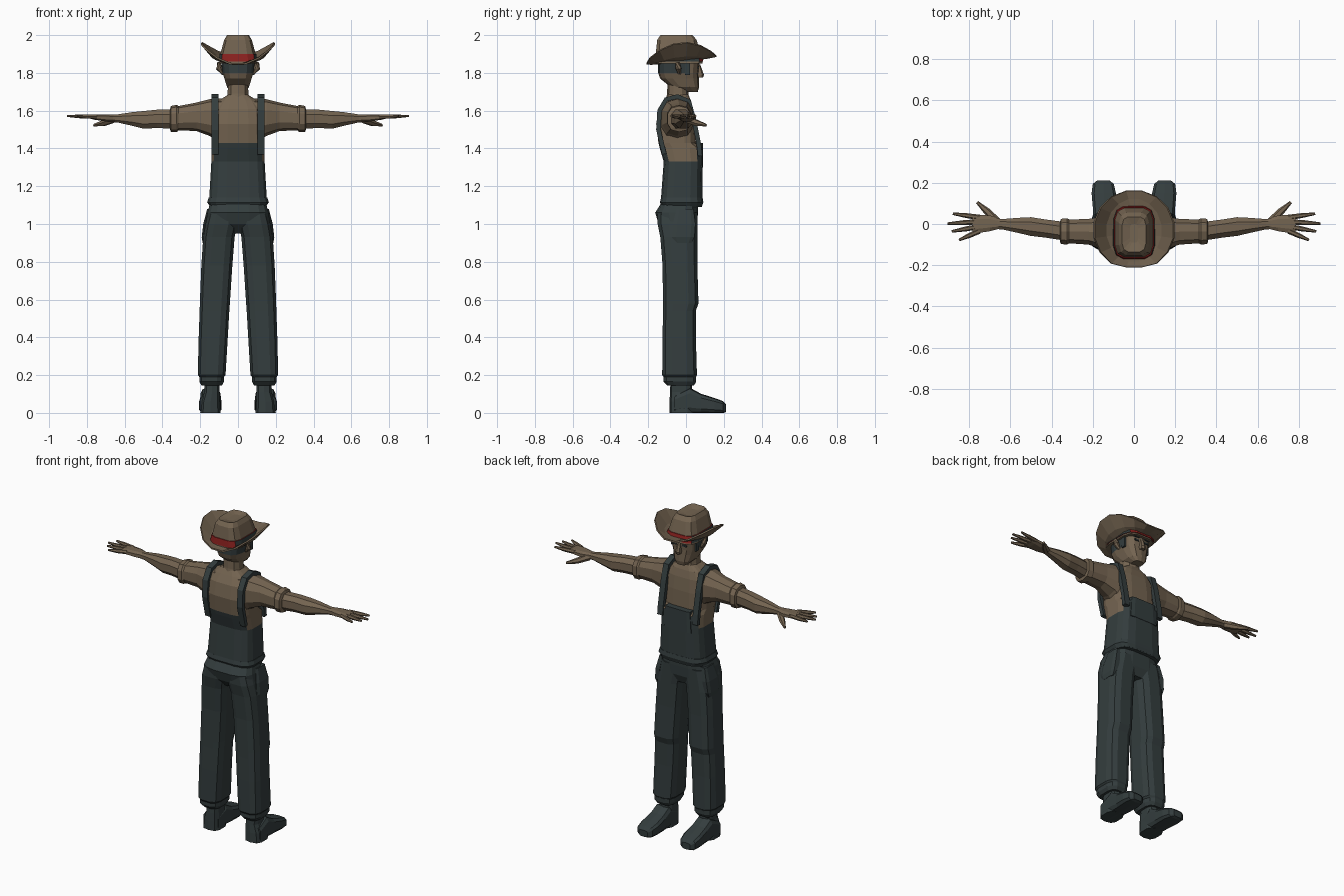
import bpy, bmesh, math
from mathutils import Vector


def colour(name, rgb):
    m = bpy.data.materials.new(name)
    m.diffuse_color = (*rgb, 1)
    return m


TAN = colour("tan", (0.175, 0.128, 0.082))
SLATE = colour("dark slate", (0.034, 0.047, 0.048))
RED = colour("red", (0.27, 0.016, 0.014))


def finish(name, bm, mats, rule=None):
    bmesh.ops.recalc_face_normals(bm, faces=bm.faces[:])
    if rule:
        for f in bm.faces:
            f.material_index = rule(f.calc_center_median(), f.normal)
    me = bpy.data.meshes.new(name)
    bm.to_mesh(me)
    bm.free()
    for m in mats:
        me.materials.append(m)
    ob = bpy.data.objects.new(name, me)
    bpy.context.collection.objects.link(ob)
    return ob


def skin_rings(bm, rings):
    rings = [[bm.verts.new(p) for p in r] for r in rings]
    n = len(rings[0])
    for a, b in zip(rings, rings[1:]):
        for i in range(n):
            j = (i + 1) % n
            bm.faces.new((a[i], a[j], b[j], b[i]))
    bm.faces.new(rings[0])
    bm.faces.new(rings[-1])


def loft(name, axis, rows, mats, n=12, p=3.0, sx=1, rule=None):
    """Rows are (station, a0, a1, b0, b1): rounded boxes stacked along an axis."""
    circle = []
    for i in range(n):
        t = 2 * math.pi * (i + 0.5) / n
        c, s = math.cos(t), math.sin(t)
        circle.append((math.copysign(abs(c) ** (2 / p), c), math.copysign(abs(s) ** (2 / p), s)))
    big = max(c[0] for c in circle)
    rings = []
    for t, a0, a1, b0, b1 in rows:
        ring = []
        for c, s in circle:
            a = (a0 + a1) / 2 + c / big * (a1 - a0) / 2
            b = (b0 + b1) / 2 + s / big * (b1 - b0) / 2
            v = {'z': (a, b, t), 'x': (t, a, b), 'y': (a, t, b)}[axis]
            ring.append((v[0] * sx, v[1], v[2]))
        rings.append(ring)
    bm = bmesh.new()
    skin_rings(bm, rings)
    return finish(name, bm, mats, rule)


def bar(name, pts, radii, mat, sx=1, n=6):
    """Tapered tube through points."""
    pts = [Vector((x * sx, y, z)) for x, y, z in pts]
    rings = []
    for i, (p, r) in enumerate(zip(pts, radii)):
        d = (pts[min(i + 1, len(pts) - 1)] - pts[max(i - 1, 0)]).normalized()
        q = d.to_track_quat('Z', 'Y')
        rings.append([p + q @ Vector((r * math.cos(2 * math.pi * k / n), r * math.sin(2 * math.pi * k / n), 0))
                      for k in range(n)])
    bm = bmesh.new()
    skin_rings(bm, rings)
    return finish(name, bm, [mat])


def box(name, x0, x1, y0, y1, z0, z1, mat, sx=1):
    return loft(name, 'z', [(z0, x0, x1, y0, y1), (z1, x0, x1, y0, y1)], [mat], n=4, sx=sx)


# Torso: overalls low at the sides, higher on chest and back
loft("torso", 'z', [
    (1.09, -.15, .15, -.13, .084), (1.14, -.152, .152, -.132, .087), (1.33, -.141, .141, -.118, .088),
    (1.405, -.138, .138, -.14, .087), (1.43, -.137, .137, -.146, .052), (1.53, -.135, .135, -.158, .048),
    (1.61, -.13, .13, -.143, .038), (1.655, -.1, .1, -.115, .026), (1.685, -.052, .052, -.095, .012)],
    [TAN, SLATE], n=16, p=3.6,
    rule=lambda c, d: int(c.z < 1.33 or (c.z < 1.42 and (abs(d.y) > .6 or c.y > .07))))
loft("chest_bib", 'z', [(1.3, -.095, .095, .06, .09), (1.43, -.085, .085, .04, .089)], [SLATE], n=8, p=6)
loft("waist_hem", 'z', [(1.095, -.15, .15, -.13, .085), (1.115, -.163, .163, -.138, .092),
                        (1.14, -.155, .155, -.132, .088)], [SLATE], n=16, p=3.6)

# Trouser seat
loft("trouser_seat", 'z', [
    (.95, -.09, .09, -.1, .04), (1.0, -.17, .17, -.145, .06), (1.06, -.162, .162, -.163, .063),
    (1.11, -.148, .148, -.132, .063)], [SLATE], n=16, p=3.2)

# Neck and head, with dark hair at back and sides
loft("neck", 'z', [(1.65, -.062, .062, -.105, .02), (1.69, -.055, .055, -.098, .01),
                   (1.77, -.052, .052, -.095, .01)], [TAN], n=10, p=2.5)
loft("head", 'z', [
    (1.70, -.033, .033, .0, .062), (1.725, -.058, .058, -.08, .068), (1.77, -.072, .072, -.135, .066),
    (1.80, -.082, .082, -.145, .065), (1.86, -.088, .088, -.145, .07), (1.9, -.08, .08, -.13, .05)],
    [TAN, SLATE], n=14, p=2.8, rule=lambda c, d: int(c.z > 1.81 and c.y < 0.0))
loft("nose", 'z', [(1.775, -.014, .014, .05, .088), (1.79, -.016, .016, .05, .093),
                   (1.845, -.007, .007, .05, .074)], [TAN], n=6)

# Hat crown, band and curled brim
loft("hat_crown", 'z', [
    (1.85, -.1, .1, -.165, .088), (1.905, -.092, .092, -.16, .076), (1.975, -.073, .073, -.152, .056),
    (2.0, -.058, .058, -.135, .035), (1.99, -.02, .02, -.09, .0)], [TAN], n=12, p=4)
loft("hat_band", 'z', [(1.86, -.103, .103, -.169, .091), (1.9, -.097, .097, -.165, .082)],
     [RED, SLATE], n=12, p=4, rule=lambda c, d: int(abs(d.x) > .6))
bm = bmesh.new()
rings = []
for rx, ry, curl in ((.09, .12, .0), (.138, .155, .025), (.197, .195, .097)):
    ring = []
    for i in range(16):
        t = 2 * math.pi * (i + .5) / 16
        c, s = math.cos(t), math.sin(t)
        y = max(-.21, -.03 + ry * s)
        ring.append(bm.verts.new((rx * c, y, 1.866 + .11 * y + curl * abs(c) ** 1.8)))
    rings.append(ring)
for a, b in zip(rings, rings[1:]):
    for i in range(16):
        j = (i + 1) % 16
        bm.faces.new((a[i], b[i], b[j], a[j]))
brim = finish("hat_brim", bm, [TAN])
sol = brim.modifiers.new("thickness", 'SOLIDIFY')
sol.thickness = .009
sol.offset = 0

for side, s in (("right", 1), ("left", -1)):
    # Face details
    bar(side + "_ear", [(.08, -.035, 1.795), (.1, -.04, 1.825), (.1, -.045, 1.855)], [.008, .017, .012], TAN, s)
    box(side + "_eye", .02, .05, .062, .07, 1.824, 1.834, SLATE, s)
    box(side + "_eyebrow", .016, .056, .063, .072, 1.846, 1.855, SLATE, s)
    box(side + "_sideburn", .077, .088, -.005, .022, 1.79, 1.87, SLATE, s)

    # Shoulder strap
    bm = bmesh.new()
    path = [(-.115, 1.37), (-.146, 1.5), (-.14, 1.6), (-.105, 1.66), (-.045, 1.675),
            (.015, 1.65), (.04, 1.56), (.068, 1.42), (.075, 1.36)]
    rows = [[bm.verts.new((s * x, y, z)) for x in (.103, .14)] for y, z in path]
    for a, b in zip(rows, rows[1:]):
        bm.faces.new((a[0], a[1], b[1], b[0]))
    strap = finish(side + "_strap", bm, [SLATE])
    m = strap.modifiers.new("thickness", 'SOLIDIFY')
    m.thickness = .024
    m.offset = 0

    # Sleeve, cuff and forearm
    loft(side + "_sleeve", 'x', [
        (.08, -.14, .03, 1.42, 1.66), (.15, -.125, .035, 1.47, 1.657), (.22, -.1, .025, 1.495, 1.64),
        (.34, -.092, .02, 1.5, 1.617)], [TAN], n=10, p=2.5, sx=s)
    loft(side + "_cuff", 'x', [
        (.315, -.094, .022, 1.495, 1.622), (.325, -.1, .028, 1.49, 1.628), (.355, -.097, .025, 1.49, 1.622),
        (.36, -.085, .01, 1.505, 1.605)], [TAN], n=10, p=2.5, sx=s)
    loft(side + "_forearm", 'x', [
        (.34, -.08, .01, 1.505, 1.607), (.43, -.066, .022, 1.508, 1.605), (.5, -.058, .033, 1.505, 1.598),
        (.56, -.044, .03, 1.52, 1.592), (.64, -.026, .024, 1.538, 1.58), (.67, -.025, .026, 1.54, 1.578)],
        [TAN], n=8, p=2.4, sx=s)
    # Hand
    loft(side + "_palm", 'x', [
        (.65, -.022, .024, 1.54, 1.578), (.7, -.035, .042, 1.543, 1.58), (.76, -.044, .044, 1.552, 1.58),
        (.785, -.04, .04, 1.558, 1.578)], [TAN], n=8, p=2.8, sx=s)
    for k, (y0, x1, y1) in enumerate([(-.034, .85, -.078), (-.012, .885, -.036), (.011, .905, .002), (.032, .88, .05)]):
        bar(f"{side}_finger_{k + 1}", [(.75, y0, 1.568), ((.75 + x1) / 2, (y0 + y1) / 2, 1.569), (x1, y1, 1.572)],
            [.013, .012, .006], TAN, s)
    bar(side + "_thumb", [(.665, .012, 1.552), (.715, .062, 1.533), (.762, .106, 1.523)], [.02, .017, .007], TAN, s)

    # Trouser leg with gathered cuff
    loft(side + "_trouser_leg", 'z', [
        (.15, .085, .192, -.105, .045), (.185, .078, .2, -.115, .05), (.2, .066, .213, -.126, .058),
        (.4, .054, .208, -.124, .052), (.54, .046, .203, -.122, .052), (.58, .043, .202, -.122, .066),
        (.78, .03, .194, -.124, .06), (.93, .018, .184, -.136, .06), (1.0, .003, .172, -.15, .06),
        (1.06, .003, .155, -.15, .06)], [SLATE], n=12, p=3.2, sx=s)
    loft(side + "_trouser_cuff", 'z', [(.145, .085, .193, -.1, .042), (.165, .075, .205, -.118, .054),
                                       (.19, .075, .205, -.118, .054)], [SLATE], n=12, p=3.2, sx=s)
    # Side pocket
    loft(side + "_pocket", 'z', [(.9, .16, .187, -.06, .03), (.93, .15, .192, -.075, .045),
                                 (1.0, .14, .184, -.07, .05), (1.08, .13, .163, -.05, .04)],
         [SLATE], n=8, p=4, sx=s)

    # Boot: ankle shaft and long rounded toe
    loft(side + "_boot_shaft", 'z', [(.0, .092, .2, -.085, .04), (.06, .094, .195, -.085, .04),
                                     (.11, .097, .178, -.083, .03), (.17, .1, .178, -.08, .03)],
         [SLATE], n=10, p=3, sx=s)
    loft(side + "_boot_foot", 'y', [
        (-.06, .095, .2, 0, .09), (.02, .093, .198, 0, .132), (.08, .09, .2, 0, .1),
        (.15, .088, .206, 0, .078), (.195, .098, .2, 0, .062), (.212, .12, .178, .005, .045)],
        [SLATE], n=10, p=4, sx=s)
